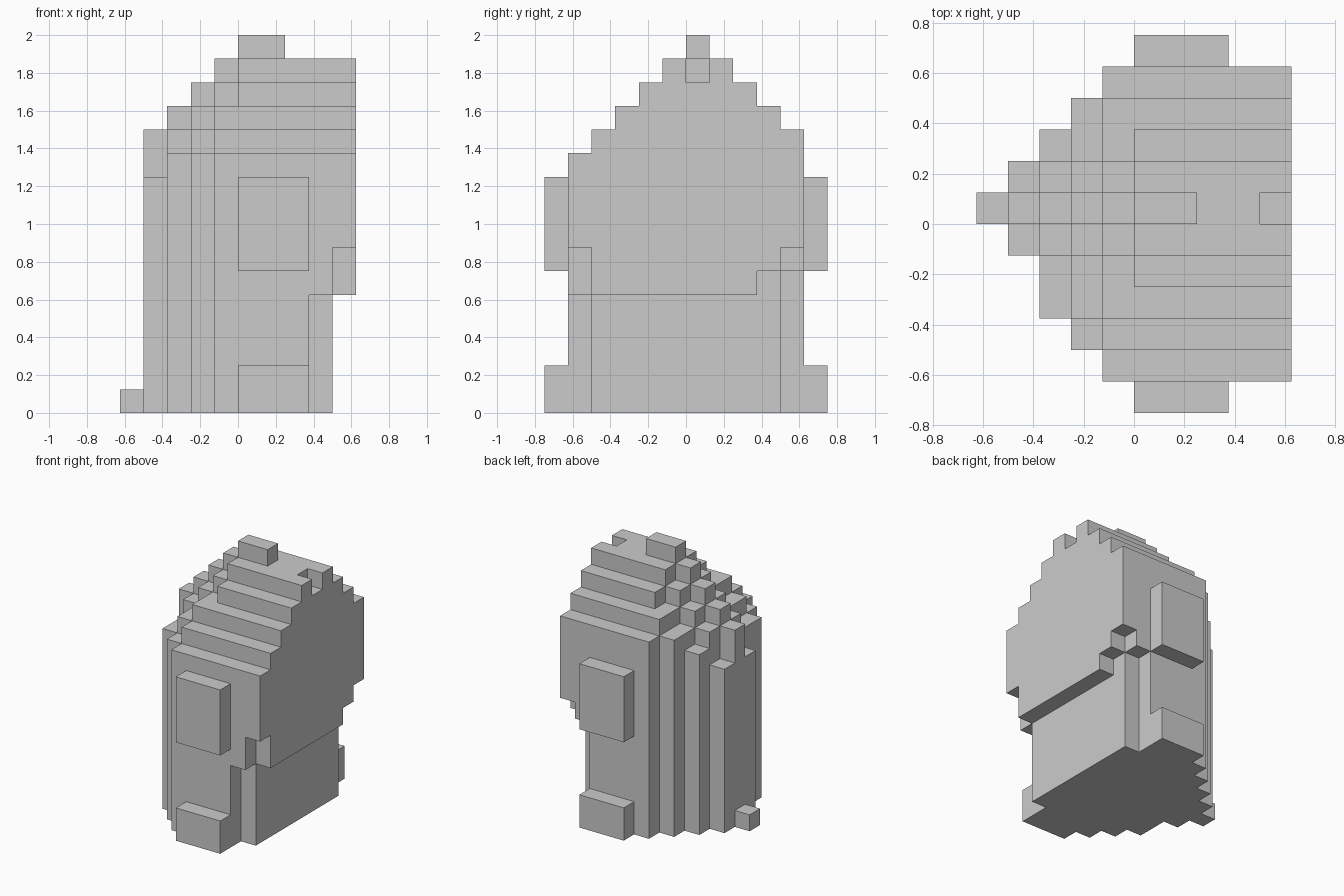
import bpy, bmesh
from mathutils import Vector

if "Cube" in bpy.data.objects:
    bpy.data.objects.remove(bpy.data.objects["Cube"])

U = 0.125  # size of one block


def box(x, y, z):
    """Set of block cells filling the given half-open index ranges."""
    return {(i, j, k) for i in range(*x) for j in range(*y) for k in range(*z)}


def build(name, cells):
    """Outer skin of a set of block cells, with flat areas merged."""
    bm = bmesh.new()
    verts = {}

    def vert(p):
        key = tuple(p)
        if key not in verts:
            verts[key] = bm.verts.new([c * U for c in key])
        return verts[key]

    for cell in cells:
        for axis in range(3):
            for side in (0, 1):
                near = list(cell)
                near[axis] += 1 if side else -1
                if tuple(near) in cells:
                    continue
                loop = []
                for a, b in ((0, 0), (1, 0), (1, 1), (0, 1)):
                    p = list(cell)
                    p[axis] += side
                    p[(axis + 1) % 3] += a
                    p[(axis + 2) % 3] += b
                    loop.append(vert(p))
                bm.faces.new(loop if side else loop[::-1])
    bm.normal_update()
    bmesh.ops.dissolve_limit(bm, angle_limit=0.01, verts=bm.verts[:], edges=bm.edges[:])
    mesh = bpy.data.meshes.new(name)
    bm.to_mesh(mesh)
    bm.free()
    obj = bpy.data.objects.new(name, mesh)
    bpy.context.collection.objects.link(obj)
    return obj


# Body: stepped dome. Each slice in x gives its y range and
# column heights counted outward from the centre row.
slices = {
    -4: (-1, 1, (12, 10)),
    -3: (-3, 2, (13, 12, 11, 11)),
    -2: (-4, 3, (14, 13, 12, 12, 11)),
    -1: (-5, 4, (15, 14, 13, 13, 12, 11)),
}
for i in range(0, 5):
    slices[i] = (-5, 4, (15, 15, 14, 13, 12, 11))

body = set()
for i, (lo, hi, heights) in slices.items():
    for j in range(lo, hi + 1):
        body |= box((i, i + 1), (j, j + 1), (0, heights[abs(j)]))

# Recess under the face and its trimmed corners
body -= box((4, 5), (-5, 5), (0, 5))
body -= box((4, 5), (3, 5), (5, 6))
body -= box((4, 5), (-5, -4), (5, 7))
body -= box((4, 5), (4, 5), (5, 7))
body -= box((3, 4), (-5, -4), (0, 5))
body -= box((3, 4), (4, 5), (0, 6))
# Small notch in the top front edge
body -= box((4, 5), (0, 1), (14, 15))
build("body", body)

# Arms and feet on both sides
for side, y in (("right", (-6, -5)), ("left", (5, 6))):
    build("arm_" + side, box((0, 3), y, (6, 10)))
    build("foot_" + side, box((0, 3), y, (0, 2)))

# Top crest and tail
build("crest", box((0, 2), (0, 1), (15, 16)))
build("tail", box((-5, -4), (0, 1), (0, 1)))
